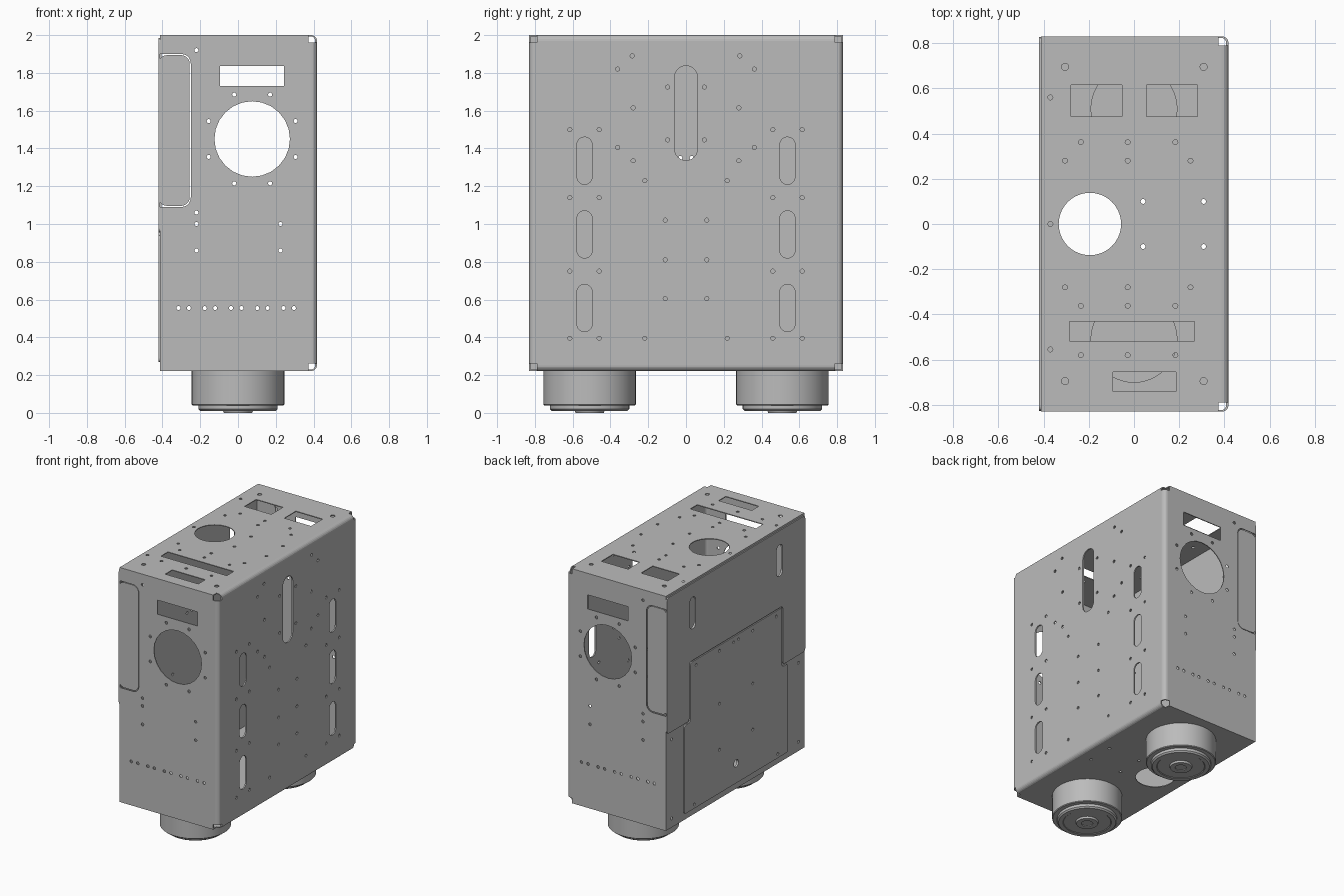
import bpy, bmesh, math
from mathutils import Vector

cube = bpy.data.objects.get("Cube")
if cube:
    bpy.data.objects.remove(cube, do_unlink=True)

grey = bpy.data.materials.new("sheet metal grey")
grey.use_nodes = True
grey.diffuse_color = (0.5, 0.5, 0.5, 1)
grey.node_tree.nodes["Principled BSDF"].inputs["Base Color"].default_value = (0.5, 0.5, 0.5, 1)


def finish(name, bm, helper=False):
    bmesh.ops.recalc_face_normals(bm, faces=bm.faces)
    mesh = bpy.data.meshes.new(name)
    bm.to_mesh(mesh)
    bm.free()
    mesh.materials.append(grey)
    ob = bpy.data.objects.new(name, mesh)
    bpy.context.collection.objects.link(ob)
    if helper:
        ob.hide_render = True
        ob.display_type = 'WIRE'
        ob.hide_set(True)
    return ob


def prism(bm, outline, axis, a, b):
    """Extrude a 2D outline along an axis from a to b."""
    place = {'x': lambda u, v: (a, u, v), 'y': lambda u, v: (u, a, v), 'z': lambda u, v: (u, v, a)}[axis]
    face = bm.faces.new([bm.verts.new(place(u, v)) for u, v in outline])
    out = bmesh.ops.extrude_face_region(bm, geom=[face])
    step = Vector([b - a if k == axis else 0 for k in 'xyz'])
    bmesh.ops.translate(bm, vec=step, verts=[g for g in out['geom'] if isinstance(g, bmesh.types.BMVert)])


def circle(u, v, r, n=10):
    return [(u + r * math.cos(math.tau * i / n), v + r * math.sin(math.tau * i / n)) for i in range(n)]


def rect(u0, u1, v0, v1):
    return [(u0, v0), (u1, v0), (u1, v1), (u0, v1)]


def rounded(points, r, n=5):
    """Round every corner of an outline."""
    pts, out = [Vector(p) for p in points], []
    for i, p in enumerate(pts):
        d0 = (pts[i - 1] - p).normalized() * r
        d1 = (pts[(i + 1) % len(pts)] - p).normalized() * r
        for k in range(n + 1):
            t = k / n * math.pi / 2
            out.append(tuple(p + d0 * (1 - math.sin(t)) + d1 * (1 - math.cos(t))))
    return out


def slot(u, w, v0, v1):
    return rounded(rect(u - w, u + w, v0, v1), w * 0.98, 6)


def cut(ob, cutter):
    mod = ob.modifiers.new(cutter.name, 'BOOLEAN')
    mod.operation, mod.solver, mod.object = 'DIFFERENCE', 'EXACT', cutter


XL, XR, Y, Z0, Z1, T = -0.412, 0.418, 0.83, 0.222, 2.0, 0.01

# Folded sheet case with bends around its left face
bm = bmesh.new()
prism(bm, rect(XL, XR, -Y, Y), 'z', Z0, Z1)
bends = [e for e in bm.edges if all(v.co.x > 0 for v in e.verts)]
bmesh.ops.bevel(bm, geom=bends, offset=0.03, segments=5, profile=0.5, affect='EDGES')
case = finish("case", bm)
shell = case.modifiers.new("sheet thickness", 'SOLIDIFY')
shell.thickness, shell.offset = T, -1

# All openings
holes = bmesh.new()
SMALL = 0.011

# Front and back: duct hole, window, bolt holes
front = [circle(0.075, 1.45, 0.2, 24), rect(-0.095, 0.243, 1.73, 1.837)]
for su in (-1, 1):
    for sv in (-1, 1):
        front += [circle(0.075 + su * a, 1.45 + sv * b, SMALL) for a, b in ((0.095, 0.235), (0.23, 0.095))]
front += [circle(u, v, SMALL) for u, v in ((-0.22, 1.92), (-0.22, 1.06), (-0.22, 1.0),
                                          (0.225, 1.0), (-0.22, 0.86), (0.225, 0.86))]
front += [circle(-0.315 + 0.139 * i + d, 0.555, SMALL) for i in range(5) for d in (0, 0.055)]
for s in (-1, 1):
    for shape in front:
        prism(holes, shape, 'y', s * 0.8, s * 0.86)

# Left face: vent slots and bolt holes
left = [slot(0, 0.06, 1.337, 1.837)]
bolts = [(0.285, 1.89), (0.362, 1.82), (0.097, 1.725), (0.28, 1.615), (0.097, 1.445), (0.362, 1.405),
         (0.28, 1.335), (0.218, 1.23), (0.11, 1.02), (0.11, 0.81), (0.11, 0.605), (0.218, 0.395)]
bolts += [(y, z) for y in (0.46, 0.615) for z in (1.5, 1.14, 0.75, 0.395)]
for s in (-1, 1):
    left += [slot(s * 0.537, 0.04, z, z + 0.25) for z in (0.43, 0.82, 1.21)]
    left += [circle(s * y, z, SMALL) for y, z in bolts]
for shape in left:
    prism(holes, shape, 'x', 0.39, 0.45)

# Right face: grip slots, cable hole, screws
right = [circle(0, 0.42, 0.028, 16)]
for s in (-1, 1):
    right += [slot(s * 0.52, 0.035, 1.64, 1.88)]
    right += [circle(s * y, z, SMALL) for y, z in ((0.2, 1.35), (0.2, 0.95), (0.2, 0.6), (0.48, 1.35),
                                                  (0.03, 1.35), (0.76, 0.89), (0.76, 0.29), (0.5, 0.3))]
for shape in right:
    prism(holes, shape, 'x', -0.45, -0.38)

# Top: duct hole, windows, bolts
through = [circle(-0.195, 0, 0.138, 40)]
through += [circle(x, y, SMALL) for x in (0.04, 0.308) for y in (-0.1, 0.1)]
top = [rect(-0.278, -0.053, 0.475, 0.615), rect(0.055, 0.28, 0.475, 0.615),
       rect(-0.285, 0.268, -0.517, -0.432), rect(-0.093, 0.185, -0.74, -0.655)]
top += [circle(x, -0.58, SMALL) for x in (-0.235, -0.028, 0.183)]
top += [circle(-0.37, y, SMALL) for y in (-0.555, 0, 0.56)]
for s in (-1, 1):
    top += [circle(x, s * 0.695, 0.016) for x in (-0.305, 0.308)]
    top += [circle(x, s * 0.362, SMALL) for x in (-0.235, -0.028, 0.183)]
    top += [circle(x, s * 0.28, SMALL) for x in (-0.305, -0.028, 0.25)]
for shape in through + top:
    prism(holes, shape, 'z', 1.97, 2.05)

# Bottom: duct hole and foot sockets
for shape in through + [circle(0, s * 0.51, 0.2, 48) for s in (-1, 1)]:
    prism(holes, shape, 'z', 0.2, 0.25)
hole_cutter = finish("hole_cutter", holes, True)

# Corner reliefs and edge notches, cut in the case only
reliefs = bmesh.new()
for s in (-1, 1):
    prism(reliefs, rounded(rect(-0.5, -0.25, 1.09, 1.9), 0.05), 'y', s * 0.81, s * 0.86)
    for z in (Z0, Z1):
        d = 0.04 if z == Z0 else -0.04
        prism(reliefs, rect(0.373, 0.45, z - d, z + d), 'y', s * 0.79, s * 0.86)
relief_cutter = finish("relief_cutter", reliefs, True)
cut(case, hole_cutter)
cut(case, relief_cutter)

# Upper access cover with an arch in its lower edge
bm = bmesh.new()
arch = [(-0.828, 0.955), (-0.56, 0.955), (-0.56, 1.4), (0.56, 1.4), (0.56, 0.955), (0.828, 0.955),
        (0.828, 1.985), (-0.828, 1.985)]
prism(bm, rounded(arch, 0.025), 'x', -0.421, XL)
upper_cover = finish("upper_cover", bm)
cut(upper_cover, hole_cutter)

# Lower cover with a raised middle
bm = bmesh.new()
step = [(-0.62, 0.27), (0.62, 0.27), (0.62, 0.94), (0.55, 0.94), (0.55, 1.39),
        (-0.55, 1.39), (-0.55, 0.94), (-0.62, 0.94)]
prism(bm, rounded(step, 0.02), 'x', -0.421, XL)
lower_cover = finish("lower_cover", bm)
cut(lower_cover, hole_cutter)

# Cover flanges that fill the edge notches
for s, name in ((-1, "front_flange"), (1, "back_flange")):
    bm = bmesh.new()
    prism(bm, rounded(rect(-0.42, -0.256, 1.096, 1.894), 0.045), 'y', s * 0.817, s * 0.827)
    finish(name, bm)

# Round feet, turned from a profile
profile = [(0, 0.19), (0.19, 0.19), (0.19, 0.224), (0.245, 0.224), (0.245, 0.045), (0.24, 0.04), (0.21, 0.04),
           (0.21, 0.02), (0.2, 0.01), (0.17, 0.01), (0.165, 0.014), (0.08, 0.014), (0.075, 0),
           (0.04, 0), (0.04, 0.006), (0, 0.006)]
for s, name in ((-1, "front_foot"), (1, "back_foot")):
    bm = bmesh.new()
    verts = [bm.verts.new((r, 0, z)) for r, z in profile]
    edges = [bm.edges.new(pair) for pair in zip(verts, verts[1:])]
    bmesh.ops.spin(bm, geom=verts + edges, cent=(0, 0, 0), axis=(0, 0, 1), angle=math.tau, steps=48)
    bmesh.ops.remove_doubles(bm, verts=bm.verts, dist=0.0005)
    foot = finish(name, bm)
    foot.location.y = s * 0.51
    bpy.ops.object.select_all(action='DESELECT')
    foot.select_set(True)
    bpy.context.view_layer.objects.active = foot
    bpy.ops.object.shade_smooth_by_angle(angle=math.radians(30))
